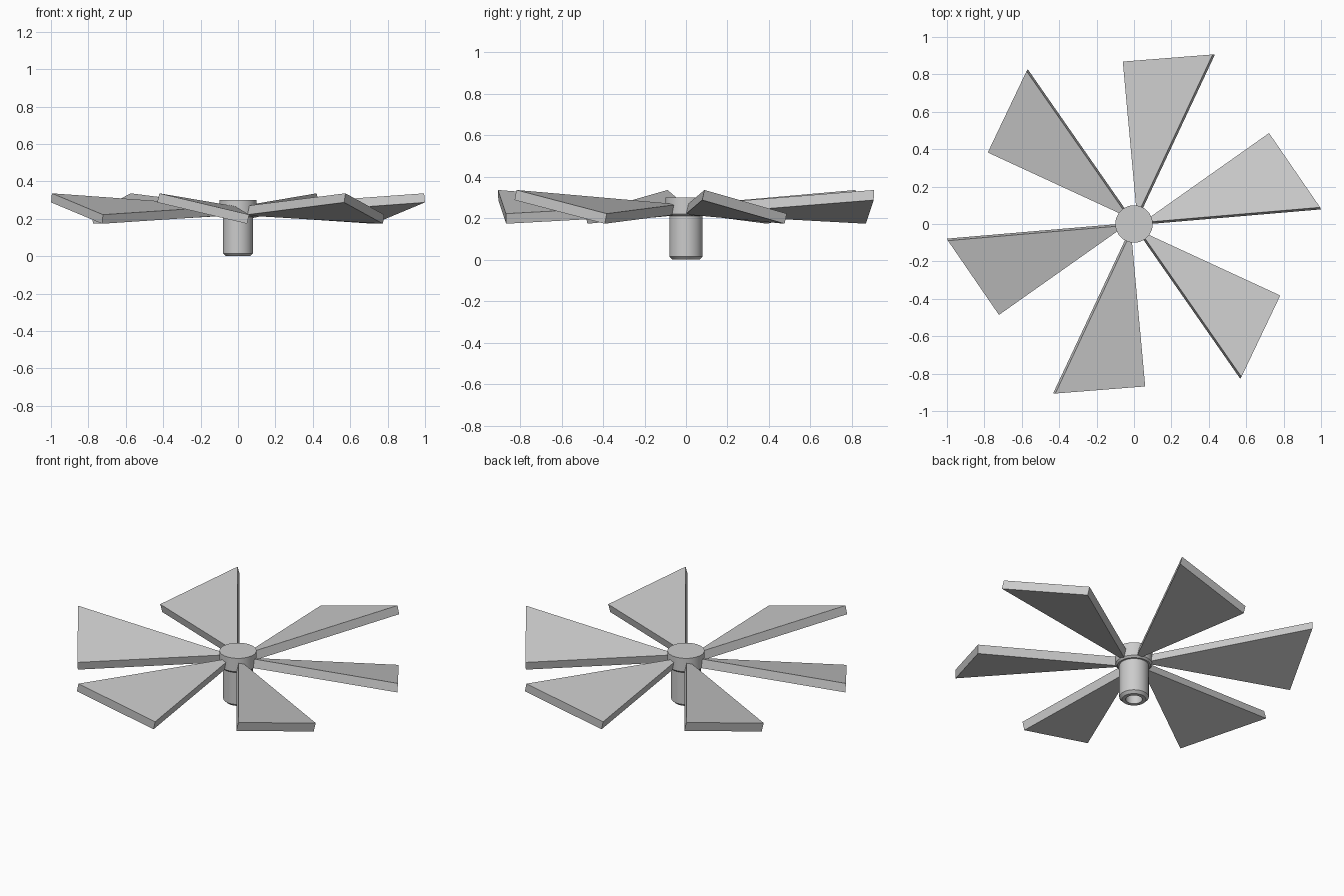
import bpy, bmesh
from math import radians, tau
from mathutils import Vector, Matrix

if "Cube" in bpy.data.objects:
    bpy.data.objects.remove(bpy.data.objects["Cube"])


def finish(name, bm, smooth=False):
    bmesh.ops.remove_doubles(bm, verts=bm.verts, dist=1e-5)
    bmesh.ops.recalc_face_normals(bm, faces=bm.faces)
    mesh = bpy.data.meshes.new(name)
    bm.to_mesh(mesh)
    bm.free()
    obj = bpy.data.objects.new(name, mesh)
    bpy.context.collection.objects.link(obj)
    if smooth:
        bpy.ops.object.select_all(action='DESELECT')
        obj.select_set(True)
        bpy.context.view_layer.objects.active = obj
        bpy.ops.object.shade_smooth_by_angle(angle=radians(30))
    return obj


def lathe(name, profile, steps=48):
    bm = bmesh.new()
    verts = [bm.verts.new((r, 0, z)) for r, z in profile]
    edges = [bm.edges.new(pair) for pair in zip(verts, verts[1:])]
    bmesh.ops.spin(bm, geom=verts + edges, cent=(0, 0, 0), axis=(0, 0, 1),
                   angle=tau, steps=steps, use_duplicate=False)
    return finish(name, bm, smooth=True)


def blade(name, angle, thickness=0.05):
    # pitched wedge: inner tip, raised leading corner, lowered trailing corner
    top = [Vector(p) for p in ((0.045, 0.008, 0.267), (0.995, 0.089, 0.336),
                               (0.722, 0.486, 0.222))]
    down = -(top[1] - top[0]).cross(top[2] - top[0]).normalized() * thickness
    bm = bmesh.new()
    face = bm.faces.new([bm.verts.new(p) for p in top])
    out = bmesh.ops.extrude_face_region(bm, geom=[face], use_keep_orig=True)
    moved = [v for v in out["geom"] if isinstance(v, bmesh.types.BMVert)]
    bmesh.ops.translate(bm, verts=moved, vec=down)
    bmesh.ops.transform(bm, verts=bm.verts, matrix=Matrix.Rotation(angle, 4, 'Z'))
    return finish(name, bm)


# hollow shaft with chamfered lower rim
lathe("shaft", [(0, 0.2), (0.045, 0.2), (0.045, 0), (0.065, 0),
                (0.08, 0.015), (0.08, 0.23), (0, 0.23)])

# hub cap
lathe("hub", [(0, 0.21), (0.09, 0.21), (0.1, 0.22), (0.1, 0.3), (0, 0.3)])

# six pitched blades
for i in range(6):
    blade(f"blade_{i + 1}", radians(60 * i))
